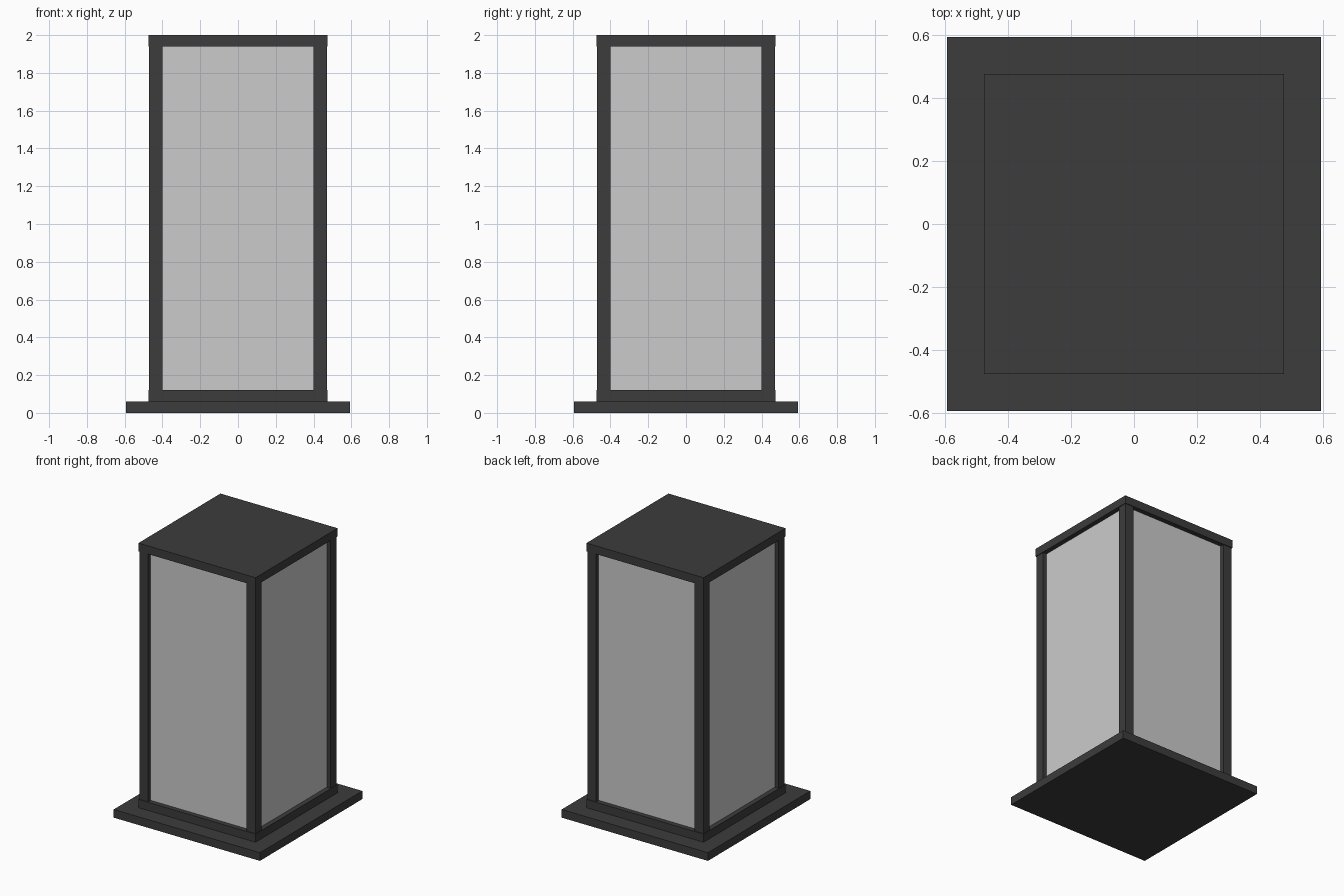
import bpy
from math import pi, sin, cos

if "Cube" in bpy.data.objects:
    bpy.data.objects.remove(bpy.data.objects["Cube"])

# Dark frame colour; panels stay plain grey
dark = bpy.data.materials.new("dark_frame")
dark.diffuse_color = (0.045, 0.045, 0.045, 1)
dark.use_nodes = True
dark.node_tree.nodes["Principled BSDF"].inputs["Base Color"].default_value = dark.diffuse_color


def box(name, centre, size, rot=0.0, mat=None):
    bpy.ops.mesh.primitive_cube_add(size=1, location=centre, rotation=(0, 0, rot))
    ob = bpy.context.object
    ob.name = name
    ob.scale = size
    bpy.ops.object.transform_apply(location=False, rotation=True, scale=True)
    if mat:
        ob.data.materials.append(mat)
    return ob


# Horizontal slabs: wide foot plate, lower frame plate, roof plate
box("foot_plate", (0, 0, 0.03), (1.186, 1.186, 0.06), mat=dark)
box("lower_plate", (0, 0, 0.09), (0.95, 0.95, 0.06), mat=dark)
box("roof_plate", (0, 0, 1.97), (0.95, 0.95, 0.06), mat=dark)

# Corner posts
for sx in (-1, 1):
    for sy in (-1, 1):
        side = ("front" if sy < 0 else "back") + ("_left" if sx < 0 else "_right")
        box(side + "_post", (sx * 0.435, sy * 0.435, 1.03), (0.07, 0.07, 1.82), mat=dark)

# Recessed panels between the posts
for i, side in enumerate(("front", "right", "back", "left")):
    a = i * pi / 2
    box(side + "_panel", (0.43 * sin(a), -0.43 * cos(a), 1.03), (0.80, 0.02, 1.82), rot=a)
